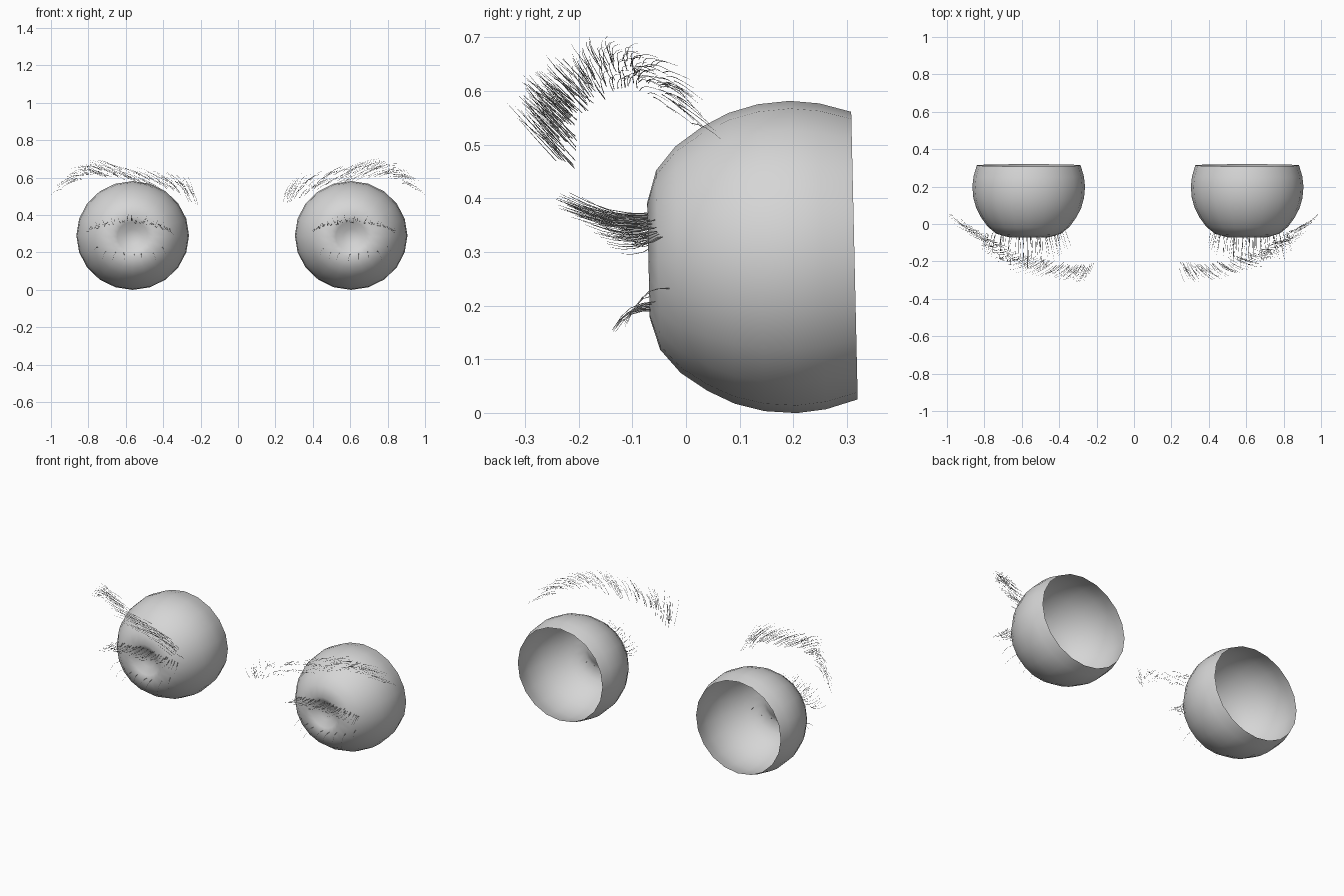
import bpy, bmesh, math, random
from mathutils import Vector, Matrix

random.seed(4)
cube = bpy.data.objects.get("Cube")
if cube:
    bpy.data.objects.remove(cube, do_unlink=True)

# One plain grey for every part
GREY = (0.67, 0.67, 0.67, 1)
grey = bpy.data.materials.new("plain grey")
grey.use_nodes = True
grey.diffuse_color = GREY
grey.node_tree.nodes["Principled BSDF"].inputs["Base Color"].default_value = GREY

# Eyeball profile (radius, depth): dented pupil, rounded wall, open back rim
PROFILE = [(0, -0.03), (0.04, -0.036), (0.08, -0.058), (0.107, -0.07),
           (0.167, -0.052), (0.211, -0.015), (0.246, 0.035), (0.271, 0.085),
           (0.286, 0.14), (0.291, 0.2), (0.285, 0.255), (0.268, 0.314)]


def eyeball(name, x):
    bm = bmesh.new()
    verts = [bm.verts.new((r, y, 0)) for r, y in PROFILE]
    edges = [bm.edges.new(pair) for pair in zip(verts, verts[1:])]
    bmesh.ops.spin(bm, geom=verts + edges, cent=(0, 0, 0), axis=(0, 1, 0),
                   angle=math.tau, steps=20)
    bmesh.ops.remove_doubles(bm, verts=bm.verts, dist=0.0005)
    bmesh.ops.recalc_face_normals(bm, faces=bm.faces)
    centre = Vector((0, 0.2, 0))
    if sum(f.normal.dot(f.calc_center_median() - centre) for f in bm.faces) < 0:
        bmesh.ops.reverse_faces(bm, faces=bm.faces)
    # Slight upward tilt of the back, slightly wider than tall
    tilt = Matrix.Rotation(math.radians(1.3), 4, 'X')
    bmesh.ops.transform(bm, verts=bm.verts,
                        matrix=Matrix.Translation((x, 0, 0.286)) @ tilt
                        @ Matrix.Diagonal((1.035, 1, 1, 1)))
    for f in bm.faces:
        f.smooth = True
    mesh = bpy.data.meshes.new(name)
    bm.to_mesh(mesh)
    bm.free()
    mesh.materials.append(grey)
    bpy.context.collection.objects.link(bpy.data.objects.new(name, mesh))


def jitter(x, y, z):
    return Vector(random.uniform(-a, a) for a in (x, y, z))


def strand(root, tip, bow):
    """Points of one hair, bowed away from the straight line."""
    return [root.lerp(tip, t) + bow * math.sin(math.pi * t)
            for t in (0, 0.25, 0.5, 0.75, 1)]


def hair_object(name, strands, thickness, place):
    curve = bpy.data.curves.new(name, 'CURVE')
    curve.dimensions = '3D'
    curve.bevel_depth = thickness
    curve.bevel_resolution = 0
    for points in strands:
        spline = curve.splines.new('POLY')
        spline.points.add(len(points) - 1)
        for i, (p, q) in enumerate(zip(spline.points, points)):
            p.co = (*place(q), 1)
            p.radius = 1 - 0.18 * i
    curve.materials.append(grey)
    obj = bpy.data.objects.new(name, curve)
    bpy.context.collection.objects.link(obj)
    bpy.ops.object.select_all(action='DESELECT')
    obj.select_set(True)
    bpy.context.view_layer.objects.active = obj
    bpy.ops.object.convert(target='MESH')


# Brow stations from inner to outer end: hair root and hair tip
BROW = [((0.25, -0.22, 0.48), (0.3, -0.31, 0.59)),
        ((0.36, -0.23, 0.55), (0.44, -0.29, 0.6)),
        ((0.52, -0.2, 0.59), (0.63, -0.25, 0.635)),
        ((0.67, -0.15, 0.625), (0.79, -0.16, 0.675)),
        ((0.78, -0.09, 0.64), (0.88, -0.05, 0.65)),
        ((0.9, -0.01, 0.58), (1.0, 0.06, 0.52))]


def brow_strands(count):
    result = []
    for i in range(count):
        # Hairs thin out towards the outer end
        s = (i / count) ** 1.1 * (len(BROW) - 1)
        k = min(int(s), len(BROW) - 2)
        root, tip = [Vector(BROW[k][e]).lerp(Vector(BROW[k + 1][e]), s - k)
                     for e in (0, 1)]
        spread = 1 - 0.4 * max(0, s - 3) / 2
        shift = jitter(0.015, 0.02, 0.036) * spread
        root, tip = root + shift, tip + shift + jitter(0.015, 0.012, 0.012)
        tip = root.lerp(tip, random.uniform(0.7, 1))
        tip.x = min(tip.x, 0.998)
        result.append(strand(root, tip, Vector((0, -0.008, 0.008))))
    # Outermost hair
    result.append(strand(Vector((0.94, 0.01, 0.54)), Vector((1, 0.065, 0.51)),
                         Vector((0, 0, 0.006))))
    return result


def lash_strands(count, upper):
    result = []
    for i in range(count):
        u = 2 * i / (count - 1) - 1 + random.uniform(-0.04, 0.04)
        arch = 1 - u * u
        if upper:
            root = Vector((0.62 + 0.21 * u, -0.045 - 0.025 * arch, 0.33 + 0.035 * arch))
            reach = Vector((0.025 * u, -0.08 - 0.08 * arch, -0.015 + 0.045 * arch))
            bow = Vector((0, 0, -0.012))
        else:
            root = Vector((0.62 + 0.17 * u, -0.06 + 0.03 * u ** 4, 0.195 + 0.03 * u ** 4))
            reach = Vector((0.02 * u, -0.075, -0.04))
            bow = Vector((0, -0.008, 0.012))
        root += jitter(0.005, 0.006, 0.008)
        reach = reach * random.uniform(0.7, 1.1) + jitter(0.012, 0, 0.012)
        result.append(strand(root, root + reach, bow))
    return result


def left_place(p):
    return p


def right_lash_place(p):
    return Vector((0.035 - p.x, p.y, p.z))


def right_brow_place(p):
    return Vector((-1 + (1 - p.x) * 1.033, p.y, p.z))


# Both sides
for side, eye_x, lash_place, brow_place in (
        ("left", 0.605, left_place, left_place),
        ("right", -0.563, right_lash_place, right_brow_place)):
    eyeball(side + "_eyeball", eye_x)
    hair_object(side + "_eyebrow", brow_strands(125), 0.0008, brow_place)
    hair_object(side + "_upper_lashes", lash_strands(50, True), 0.001, lash_place)
    hair_object(side + "_lower_lashes", lash_strands(8, False), 0.001, lash_place)
